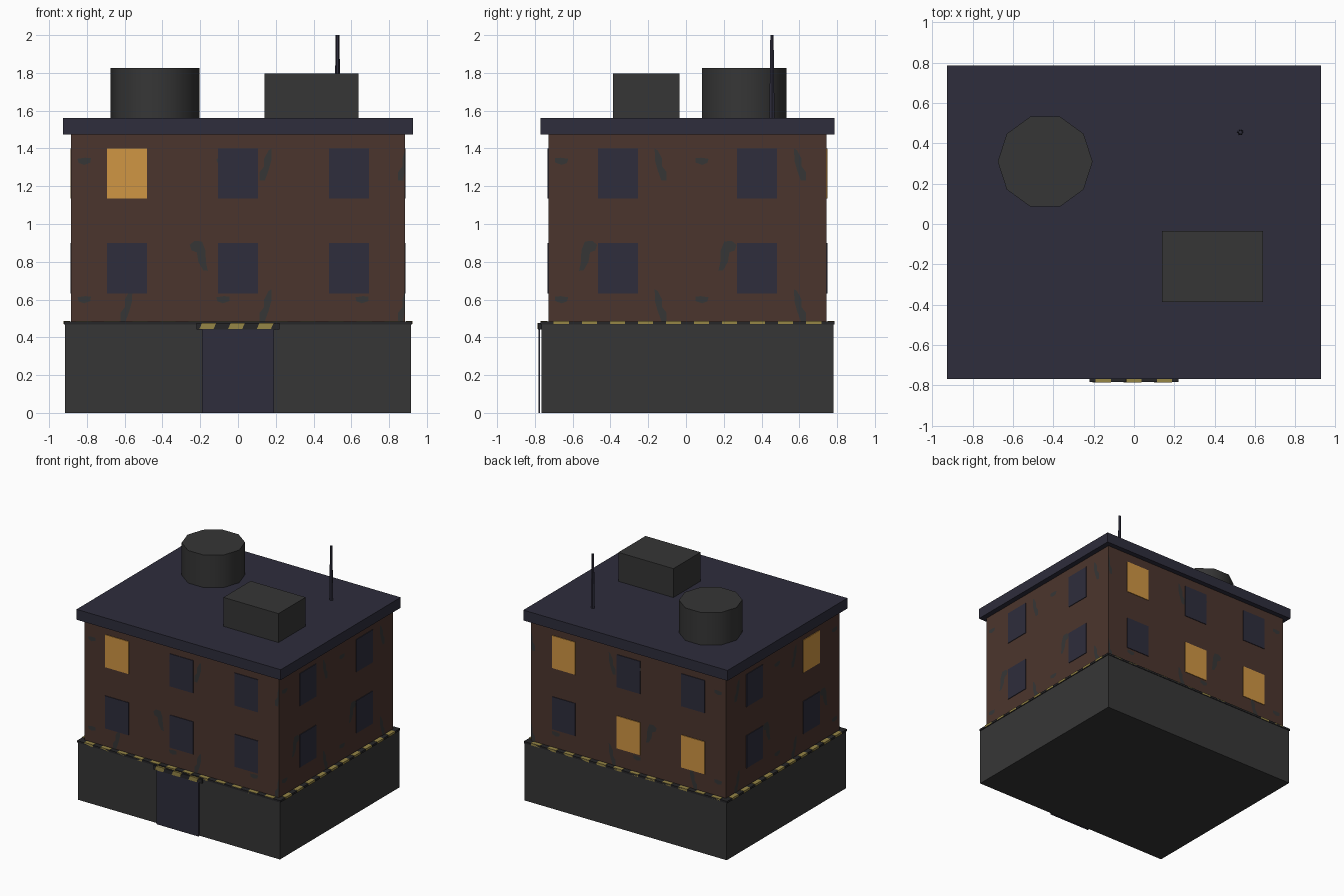
import bpy, bmesh, math
from mathutils import Vector

if "Cube" in bpy.data.objects:
    bpy.data.objects.remove(bpy.data.objects["Cube"])

CY = 0.008               # building centre in y (door plate sticks out in front)
BX, BY = 0.883, 0.736    # half size of the brick walls


def material(name, srgb):
    m = bpy.data.materials.new(name)
    lin = [((c / 255 + 0.055) / 1.055) ** 2.4 for c in srgb]
    m.diffuse_color = (*lin, 1)
    m.use_nodes = True
    m.node_tree.nodes["Principled BSDF"].inputs["Base Color"].default_value = m.diffuse_color
    return m


BRICK = material("brown brick", (75, 53, 45))
CONCRETE = material("grey concrete", (54, 54, 54))
NAVY = material("dark navy", (46, 45, 60))
LIT = material("lit window amber", (208, 150, 67))
YELLOW = material("warning yellow", (150, 134, 70))
DARK = material("dark trim", (38, 38, 40))


def finish(name, bm, mat):
    me = bpy.data.meshes.new(name)
    bm.to_mesh(me)
    bm.free()
    me.materials.append(mat)
    ob = bpy.data.objects.new(name, me)
    bpy.context.collection.objects.link(ob)
    return ob


def add_box(bm, lo, hi, slant=0.0):
    """Box between two corners; slant shifts the upper edge along x."""
    lo, hi = Vector(lo), Vector(hi)
    for v in bmesh.ops.create_cube(bm, size=1)["verts"]:
        top = v.co.z > 0
        v.co = Vector(lo[i] + (v.co[i] + 0.5) * (hi[i] - lo[i]) for i in range(3))
        if top:
            v.co.x += slant


def box(name, lo, hi, mat):
    bm = bmesh.new()
    add_box(bm, lo, hi)
    return finish(name, bm, mat)


def slab(name, hx, hy, z0, z1, mat):
    return box(name, (-hx, CY - hy, z0), (hx, CY + hy, z1), mat)


def cone(name, x, y, z0, z1, r1, r2, sides, mat):
    bm = bmesh.new()
    bmesh.ops.create_cone(bm, cap_ends=True, segments=sides, radius1=r1, radius2=r2, depth=z1 - z0)
    # put one vertex on the +x axis
    first = bm.verts[:][0].co
    turn = -math.atan2(first.y, first.x)
    for v in bm.verts:
        a = math.atan2(v.co.y, v.co.x) + turn
        r = math.hypot(v.co.x, v.co.y)
        v.co = (x + r * math.cos(a), y + r * math.sin(a), v.co.z + (z0 + z1) / 2)
    return finish(name, bm, mat)


# Wall frames: a point is given by u along the wall, z, and distance out from it
def on_wall(wall, u, z, out):
    return {"front": (u, CY - BY - out, z), "back": (u, CY + BY + out, z),
            "right": (BX + out, CY + u, z), "left": (-BX - out, CY + u, z)}[wall]


def wall_box(bm, wall, u0, u1, z0, z1, out0, out1):
    a, b = on_wall(wall, u0, z0, out0), on_wall(wall, u1, z1, out1)
    add_box(bm, [min(p) for p in zip(a, b)], [max(p) for p in zip(a, b)])


WALLS = ("front", "back", "right", "left")
LONG = ("front", "back")

# Main masses
slab("brick_walls", BX, BY, 0.40, 1.48, BRICK)
slab("concrete_base", 0.916, 0.773, 0.0, 0.475, CONCRETE)
slab("ledge", 0.922, 0.777, 0.469, 0.485, DARK)
slab("roof_slab", 0.926, 0.777, 1.475, 1.56, NAVY)

# Windows, some of them lit (wall, column, row)
LIT_SET = {("front", 0, 1), ("back", 2, 1), ("back", 1, 0), ("back", 0, 0), ("left", 0, 1)}
dark_bm, lit_bm = bmesh.new(), bmesh.new()
for wall in WALLS:
    for col, u in enumerate((-0.587, 0, 0.587) if wall in LONG else (-0.367, 0.367)):
        for row, z in enumerate((0.632, 1.134)):
            bm = lit_bm if (wall, col, row) in LIT_SET else dark_bm
            wall_box(bm, wall, u - 0.106, u + 0.106, z, z + 0.267, -0.003, 0.005)
finish("dark_windows", dark_bm, NAVY)
finish("lit_windows", lit_bm, LIT)

# Patches of worn plaster, repeated over the walls
STREAK = [(0.028, 0.085), (0.026, 0.02), (0.012, -0.03), (-0.008, -0.085),
          (-0.035, -0.085), (-0.035, -0.04), (-0.012, -0.01), (-0.012, 0.03), (0.012, 0.075)]
COMMA = [(-0.05, 0.06), (-0.025, 0.08), (0.015, 0.078), (0.034, 0.03), (0.036, -0.03),
         (0.046, -0.078), (0.022, -0.075), (-0.004, -0.03), (-0.012, 0.02), (-0.04, 0.03)]
SPOT = [(-0.035, 0.012), (0.005, 0.018), (0.036, 0.016), (0.034, -0.008), (0.0, -0.02), (-0.028, -0.01)]
bm = bmesh.new()


def patch(wall, shape, u, z):
    flip, limit = (1, BX) if wall in LONG else (-1, BY)
    pts = [(max(-limit, min(limit, u + flip * du)), z + dz) for du, dz in shape]
    verts = [bm.verts.new(on_wall(wall, a, b, 0.003)) for a, b in pts]
    face = bm.faces.new(verts)
    face.normal_update()
    outward = Vector(on_wall(wall, 0, 0, 1)) - Vector(on_wall(wall, 0, 0, 0))
    if face.normal.dot(outward) < 0:
        face.normal_flip()


for wall in WALLS:
    is_long = wall in LONG
    for z in (0.57, 1.315):
        for u in (-0.587, 0.15, 0.883) if is_long else (-0.146, 0.592):
            patch(wall, STREAK, u, z)
        for u in (-0.815, -0.08, 0.656) if is_long else (-0.666, 0.077):
            patch(wall, SPOT, u, z + 0.03 - 0.012 * (z > 1))
    for u in (-0.206,) if is_long else (-0.528, 0.21):
        patch(wall, COMMA, u, 0.83)
finish("worn_patches", bm, CONCRETE)

# Yellow dashes around the ledge
bm = bmesh.new()
for wall in WALLS:
    count, reach = (12, 0.041) if wall in LONG else (10, 0.041)
    for i in range(count):
        u = (i - (count - 1) / 2) * 0.1485
        wall_box(bm, wall, u - 0.04, u + 0.04, 0.4695, 0.4875, 0.006, reach)
finish("ledge_dashes", bm, YELLOW)

# Front door with a striped bar above it
box("door", (-0.19, -0.782, 0), (0.19, -0.773, 0.465), NAVY)
box("door_bar", (-0.22, -0.783, 0.442), (0.22, -0.766, 0.476), DARK)
bm = bmesh.new()
for x in (-0.16, -0.008, 0.144):
    add_box(bm, (x - 0.045, -0.785, 0.443), (x + 0.03, -0.768, 0.477), slant=0.015)
finish("door_bar_stripes", bm, YELLOW)

# Rooftop: water tank, vent housing, antenna
tank = cone("water_tank", -0.44, 0.309, 1.55, 1.827, 0.235, 0.235, 10, CONCRETE)
box("vent_housing", (0.139, -0.387, 1.55), (0.638, -0.035, 1.797), CONCRETE)
cone("antenna", 0.527, 0.455, 1.55, 2.0, 0.016, 0.010, 6, NAVY)

bpy.context.view_layer.objects.active = tank
tank.select_set(True)
bpy.ops.object.shade_smooth_by_angle(angle=math.radians(40))
